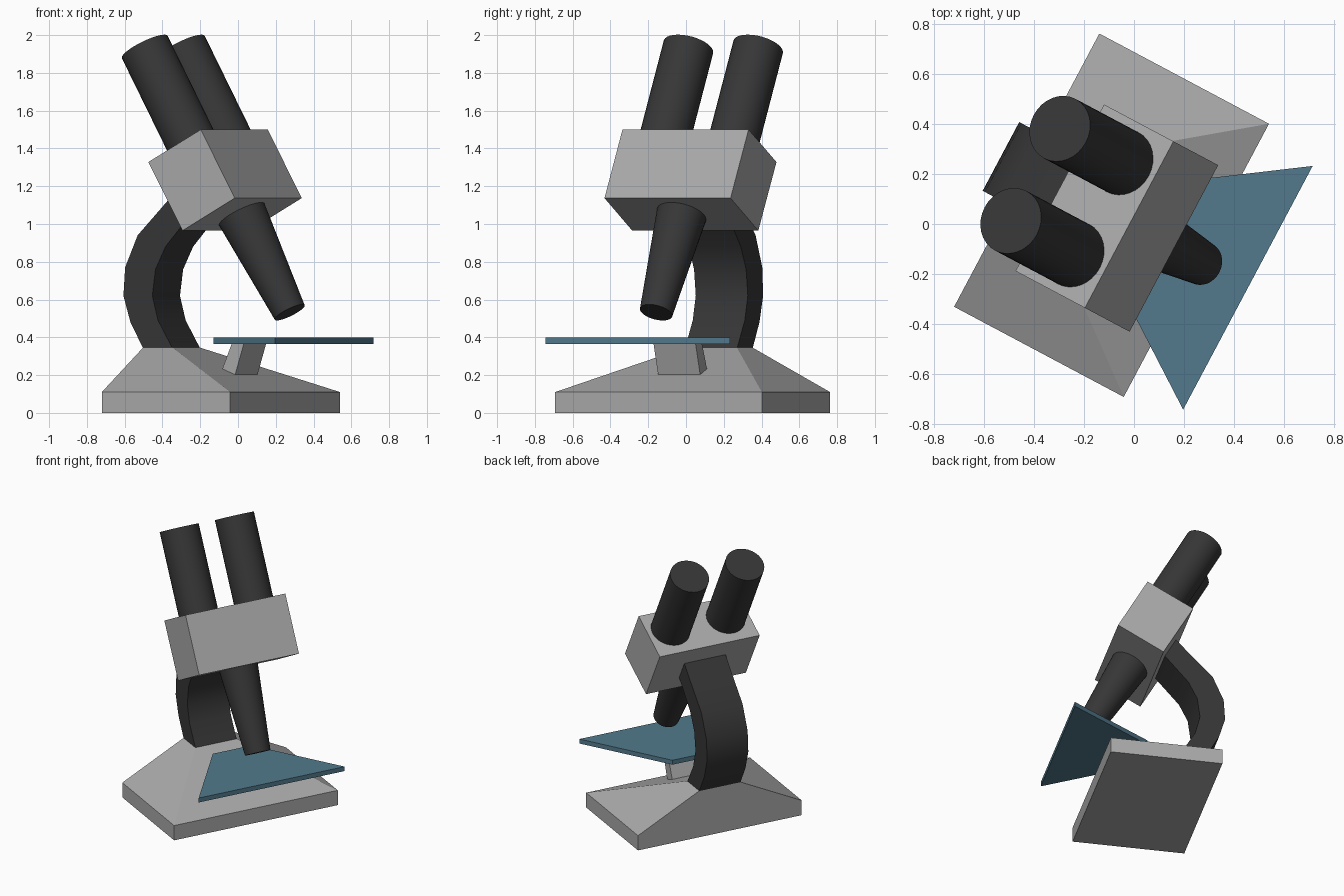
import bpy, bmesh, math
from mathutils import Matrix, Vector

if "Cube" in bpy.data.objects:
    bpy.data.objects.remove(bpy.data.objects["Cube"], do_unlink=True)

# Whole instrument is modelled facing +x, then turned and placed
PLACE = Matrix.Translation((-0.09, 0.035, 0)) @ Matrix.Rotation(math.radians(-28), 4, 'Z')
TILT = math.radians(29)
AXIS = Vector((-math.sin(TILT), 0, math.cos(TILT)))


def material(name, rgb):
    mat = bpy.data.materials.new(name)
    mat.use_nodes = True
    colour = (*rgb, 1)
    mat.diffuse_color = colour
    mat.node_tree.nodes["Principled BSDF"].inputs["Base Color"].default_value = colour
    return mat


GREY = material("light grey", (0.40, 0.40, 0.40))
BLACK = material("soft black", (0.037, 0.037, 0.037))
BLUE = material("slate blue", (0.085, 0.195, 0.266))


def finish(name, bm, mat, smooth=False):
    bmesh.ops.recalc_face_normals(bm, faces=bm.faces)
    me = bpy.data.meshes.new(name)
    bm.to_mesh(me)
    bm.free()
    me.materials.append(mat)
    ob = bpy.data.objects.new(name, me)
    bpy.context.collection.objects.link(ob)
    ob.matrix_world = PLACE
    if smooth:
        bpy.ops.object.select_all(action='DESELECT')
        ob.select_set(True)
        bpy.context.view_layer.objects.active = ob
        bpy.ops.object.shade_smooth_by_angle(angle=math.radians(30))
    return ob


def loft(name, rings, mat, smooth=False):
    """Skin a list of equal-length point rings and cap both ends."""
    bm = bmesh.new()
    rows = [[bm.verts.new(p) for p in ring] for ring in rings]
    n = len(rows[0])
    for a, b in zip(rows, rows[1:]):
        for i in range(n):
            j = (i + 1) % n
            bm.faces.new((a[i], a[j], b[j], b[i]))
    bm.faces.new(rows[0])
    bm.faces.new(rows[-1])
    return finish(name, bm, mat, smooth)


def rect(x0, x1, w, z):
    return [(x0, -w, z), (x1, -w, z), (x1, w, z), (x0, w, z)]


def prism(name, profile, w, mat):
    """Extrude an x-z side profile to both sides of the centre plane."""
    return loft(name, [[(x, y, z) for x, z in profile] for y in (-w, w)], mat)


def barrel(name, low, length, r_low, r_high, y, mat):
    """Tilted round tube starting at the (x, z) point low."""
    centre = Vector((low[0], y, low[1])) + AXIS * length / 2
    bm = bmesh.new()
    bmesh.ops.create_cone(bm, cap_ends=True, segments=32, radius1=r_low, radius2=r_high,
                          depth=length,
                          matrix=Matrix.Translation(centre) @ Matrix.Rotation(-TILT, 4, 'Y'))
    return finish(name, bm, mat, True)


# Foot: slab with sloping top, flush at the back
loft("base", [rect(-0.385, 0.385, 0.62, 0), rect(-0.385, 0.385, 0.62, 0.11),
              rect(-0.385, -0.207, 0.156, 0.345)], GREY)

# Curved arm: back and front edge at each step
arm = [((-0.383, 0.34), (-0.207, 0.34)), ((-0.46, 0.48), (-0.295, 0.49)),
       ((-0.502, 0.62), (-0.329, 0.62)), ((-0.492, 0.77), (-0.31, 0.76)),
       ((-0.417, 0.94), (-0.25, 0.88)), ((-0.24, 1.12), (-0.1, 1.05)),
       ((-0.11, 1.26), (-0.02, 1.14))]
loft("arm", [[(b[0], -0.156, b[1]), (f[0], -0.156, f[1]),
              (f[0], 0.156, f[1]), (b[0], 0.156, b[1])] for b, f in arm], BLACK, True)

# Tilted head block
prism("head", [(0.08, 1.5), (0.283, 1.137), (-0.03, 0.965), (-0.235, 1.328)], 0.378, GREY)

# Eyepieces and objective
for side, y in (("left", 0.209), ("right", -0.209)):
    top = Vector((-0.346, 0, 1.937)) - AXIS * 0.7
    barrel(side + "_eyepiece", (top.x, top.z), 0.7, 0.135, 0.135, y, BLACK)
barrel("objective", (0.412, 0.532), 0.65, 0.088, 0.138, 0, BLACK)

# Stage plate widening to the front, on a leaning post
loft("stage", [[(0.032, -0.147, z), (0.619, -0.553, z), (0.619, 0.553, z), (0.032, 0.147, z)]
               for z in (0.365, 0.398)], BLUE)
prism("stage_post", [(0.133, 0.37), (0.205, 0.37), (0.135, 0.15), (0.04, 0.15)], 0.126, GREY)
